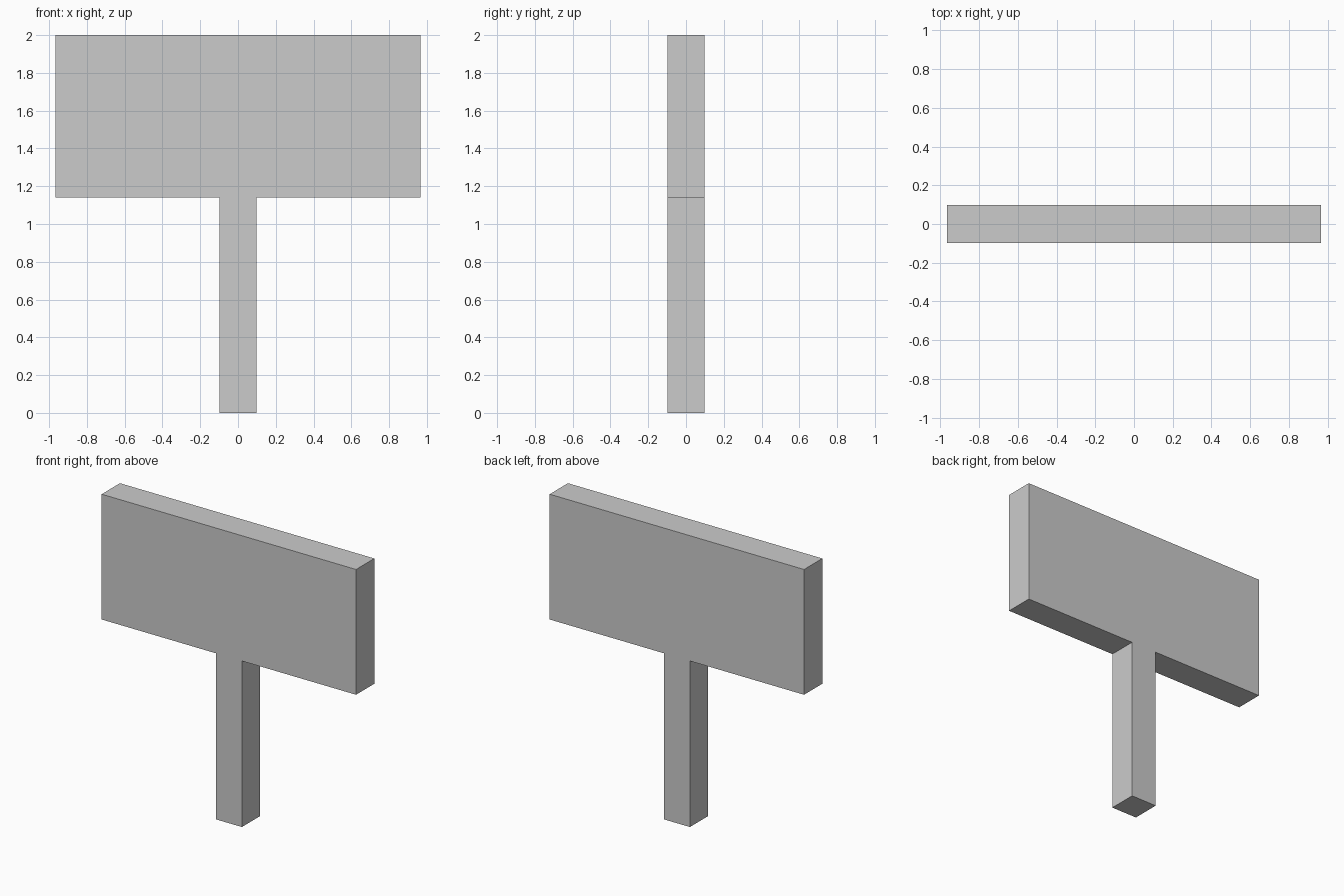
import bpy
import bmesh
from mathutils import Vector

default_cube = bpy.data.objects.get("Cube")
if default_cube:
    bpy.data.objects.remove(default_cube, do_unlink=True)

BOARD_HALF = 0.966   # half width of the board
POST_HALF = 0.099    # half width of the post, also half the depth
BOARD_BASE = 1.14
TOP = 2.0

# Plain grey finish
grey = bpy.data.materials.new("plain_grey")
grey.use_nodes = True
colour = (0.6, 0.6, 0.6, 1.0)
grey.diffuse_color = colour
grey.node_tree.nodes["Principled BSDF"].inputs["Base Color"].default_value = colour

# Right half of the outline, mirrored to close the T shape
half = [(POST_HALF, 0), (POST_HALF, BOARD_BASE), (BOARD_HALF, BOARD_BASE), (BOARD_HALF, TOP)]
outline = half + [(-x, z) for x, z in reversed(half)]

# Board and post as one extruded slab, so their faces run flush
bm = bmesh.new()
front = bm.faces.new([bm.verts.new((x, -POST_HALF, z)) for x, z in outline])
back = bmesh.ops.extrude_face_region(bm, geom=[front], use_keep_orig=True)
moved = [v for v in back["geom"] if isinstance(v, bmesh.types.BMVert)]
bmesh.ops.translate(bm, verts=moved, vec=Vector((0, 2 * POST_HALF, 0)))
bmesh.ops.recalc_face_normals(bm, faces=bm.faces)

mesh = bpy.data.meshes.new("sign_board_and_post")
bm.to_mesh(mesh)
bm.free()
mesh.materials.append(grey)
sign = bpy.data.objects.new("sign_board_and_post", mesh)
bpy.context.collection.objects.link(sign)
